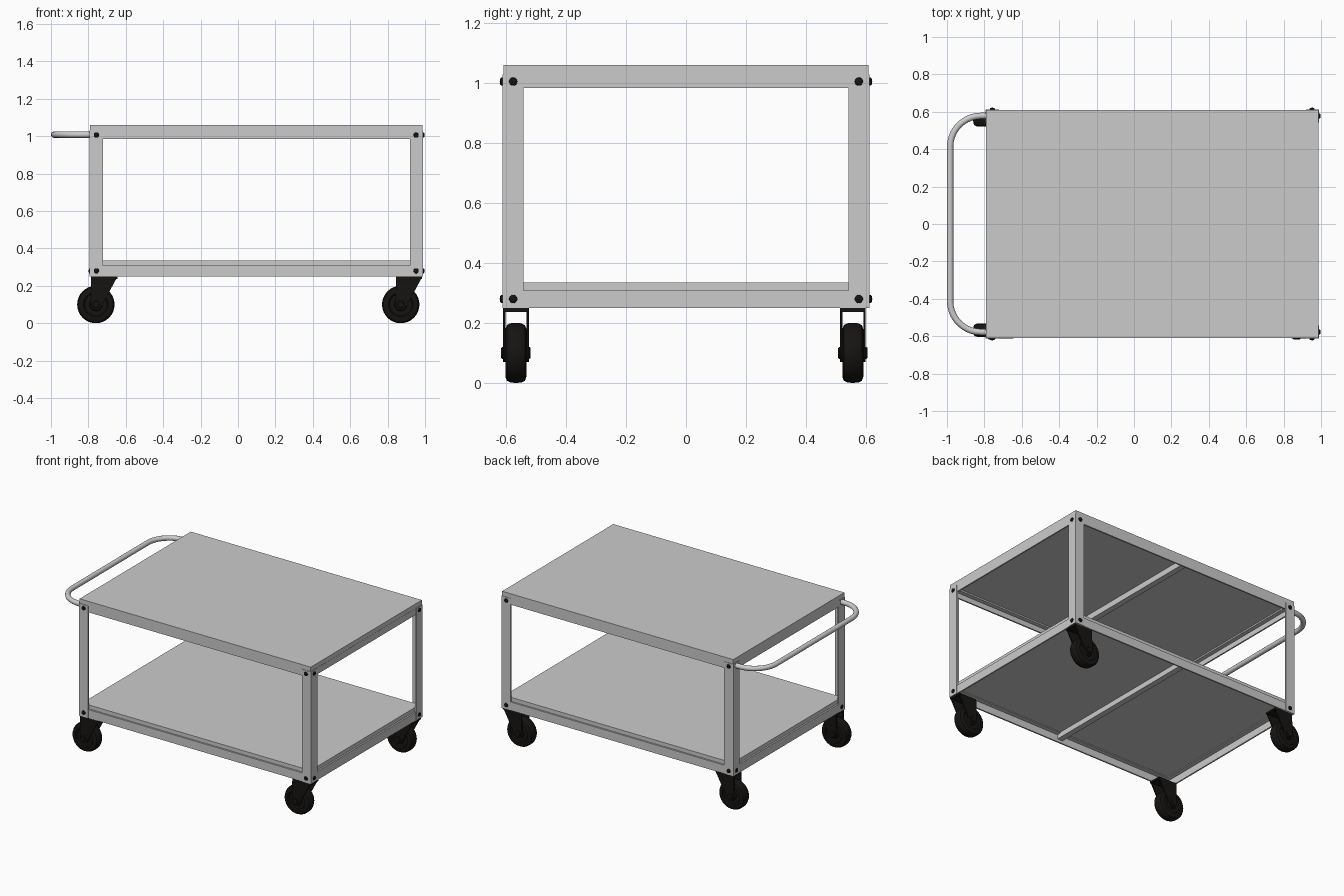
import bpy, bmesh
from math import sin, cos, pi
from mathutils import Vector, Matrix

if "Cube" in bpy.data.objects:
    bpy.data.objects.remove(bpy.data.objects["Cube"])

X0, X1, Y = -0.793, 0.99, 0.613     # outer frame limits
T = 0.01                            # sheet thickness

black = bpy.data.materials.new("black")
black.diffuse_color = (0.008, 0.007, 0.006, 1)
black.use_nodes = True
black.node_tree.nodes["Principled BSDF"].inputs["Base Color"].default_value = black.diffuse_color


def finish(name, bm, mat=None, smooth=False):
    bmesh.ops.recalc_face_normals(bm, faces=bm.faces)
    me = bpy.data.meshes.new(name)
    bm.to_mesh(me)
    bm.free()
    ob = bpy.data.objects.new(name, me)
    bpy.context.collection.objects.link(ob)
    if mat:
        me.materials.append(mat)
    if smooth:
        bpy.ops.object.select_all(action='DESELECT')
        bpy.context.view_layer.objects.active = ob
        ob.select_set(True)
        bpy.ops.object.shade_smooth_by_angle(angle=0.6)
    return ob


def prism(name, pts, axis, lo, hi, mat=None):
    """Extrude a 2D outline along an axis; outline uses the other two axes in order."""
    def place(p, d):
        v = list(p)
        v.insert(axis, d)
        return v
    bm = bmesh.new()
    f = bm.faces.new([bm.verts.new(place(p, lo)) for p in pts])
    new = bmesh.ops.extrude_face_region(bm, geom=[f])['geom']
    d = Vector(place((0, 0), hi - lo))
    bmesh.ops.translate(bm, vec=d, verts=[v for v in new if isinstance(v, bmesh.types.BMVert)])
    # keep the starting cap closed
    if not f.is_valid:
        bmesh.ops.holes_fill(bm, edges=bm.edges[:])
    return finish(name, bm, mat)


def box(name, x, y, z, mat=None):
    return prism(name, [(x[0], y[0]), (x[1], y[0]), (x[1], y[1]), (x[0], y[1])], 2, *z, mat)


def angle(a, b, sa, sb, wa, wb):
    """L-shaped outline with its corner at (a, b), flanges running in signs sa, sb."""
    p = [(0, 0), (wa, 0), (wa, T), (T, T), (T, wb), (0, wb)]
    return [(a + sa * u, b + sb * v) for u, v in p]


def lathe(name, profile, centre, axis, steps, mat):
    """Spin (distance along axis, radius) points round an axis (0 = x, 1 = y)."""
    bm = bmesh.new()
    vs = [bm.verts.new((h, 0, r) if axis == 0 else (0, h, r)) for h, r in profile]
    es = [bm.edges.new(e) for e in zip(vs, vs[1:])]
    ax = (1, 0, 0) if axis == 0 else (0, 1, 0)
    bmesh.ops.spin(bm, geom=vs + es, cent=(0, 0, 0), axis=ax, angle=2 * pi, steps=steps)
    bmesh.ops.remove_doubles(bm, verts=bm.verts, dist=1e-5)
    ob = finish(name, bm, mat, True)
    ob.location = centre
    return ob


# Corner legs: angle iron
for ex, sx in ((X0, 1), (X1, -1)):
    for sy in (-1, 1):
        prism("leg", angle(ex, sy * Y, sx, -sy, 0.07, 0.07), 2, 0.25, 1.03)

# Decks, rails and centre cross bars
for tag, zb, zt in (("upper", 0.985, 1.03), ("lower", 0.25, 0.309)):
    for sy in (-1, 1):
        prism(tag + "_long_rail", angle(sy * (Y - 0.003), zt, -sy, -1, 0.04, zt - zb), 0,
              X0 + 0.003, X1 - 0.003)
    for ex, sx in ((X0 + 0.003, 1), (X1 - 0.003, -1)):
        prism(tag + "_end_rail", angle(ex, zt, sx, -1, 0.04, zt - zb), 1, -Y + 0.003, Y - 0.003)
    box(tag + "_cross_bar", (0.08, 0.12), (-Y + T, Y - T), (zt - 0.04, zt))
box("top_deck", (-0.79, 0.986), (-0.61, 0.61), (1.03, 1.061))
box("lower_deck", (X0 + 0.014, X1 - 0.014), (-Y + 0.014, Y - 0.014), (0.305, 0.336))

# Bolt heads on every leg, top and bottom
head = [(0, 0), (0, 0.014), (0.005, 0.013), (0.008, 0.008), (0.009, 0)]
for z in (0.28, 1.006):
    for s in (-1, 1):
        flip = [(s * h, r) for h, r in head]
        for x in (-0.757, 0.952):
            lathe("side_bolt", flip, (x, s * Y, z), 1, 16, black)
        lathe("front_end_bolt", head, (X1 - 0.001, s * 0.577, z), 0, 16, black)
        if z < 0.5:
            lathe("rear_end_bolt", [(-h * 0.6, r) for h, r in head], (X0, s * 0.577, z), 0, 16, black)

# Push handle: bent tube
R, HY, HX = 0.165, 0.578, -0.983
arc = [(HX + R - R * sin(a), HY - R + R * cos(a)) for a in [i * pi / 20 for i in range(11)]]
half = [(X0 + T, HY)] + arc
path = half + [(x, -y) for x, y in reversed(half)]
cu = bpy.data.curves.new("push_handle", 'CURVE')
cu.dimensions = '3D'
cu.bevel_depth = 0.017
cu.bevel_resolution = 4
cu.use_fill_caps = True
sp = cu.splines.new('POLY')
sp.points.add(len(path) - 1)
for p, (x, y) in zip(sp.points, path):
    p.co = (x, y, 1.008, 1)
handle = bpy.data.objects.new("push_handle", cu)
bpy.context.collection.objects.link(handle)
bpy.ops.object.select_all(action='DESELECT')
bpy.context.view_layer.objects.active = handle
handle.select_set(True)
bpy.ops.object.convert(target='MESH')
bpy.ops.object.shade_smooth_by_angle(angle=0.6)

# Casters: wheel, two fork cheeks, top plate, axle
side = [(-0.036, 0), (-0.036, 0.03), (-0.026, 0.035), (-0.026, 0.06), (-0.035, 0.066),
        (-0.035, 0.08), (-0.03, 0.093), (-0.018, 0.099)]
wheel = side + [(0, 0.1)] + [(-h, r) for h, r in reversed(side)]
foot = [(0.03 * cos(a), -0.03 * sin(a)) for a in [i * pi / 6 for i in range(1, 6)]]
cheek = [(-0.025, 0.148), (0.115, 0.148), (0.035, 0)] + foot + [(-0.028, 0)]
for ax in (-0.76, 0.87):
    for ay in (-0.568, 0.557):
        lathe("caster_wheel", wheel, (ax, ay, 0.1), 1, 32, black)
        pts = [(ax + u, 0.1 + v) for u, v in cheek]
        for s in (-1, 1):
            c = ay + s * 0.039
            prism("caster_fork", pts, 1, c - 0.004, c + 0.004, black)
        box("caster_plate", (ax - 0.025, ax + 0.115), (ay - 0.043, ay + 0.043), (0.237, 0.25), black)
        lathe("caster_axle", [(-0.049, 0), (-0.049, 0.017), (-0.045, 0.02), (0.045, 0.02),
                              (0.049, 0.017), (0.049, 0)], (ax, ay, 0.1), 1, 16, black)
